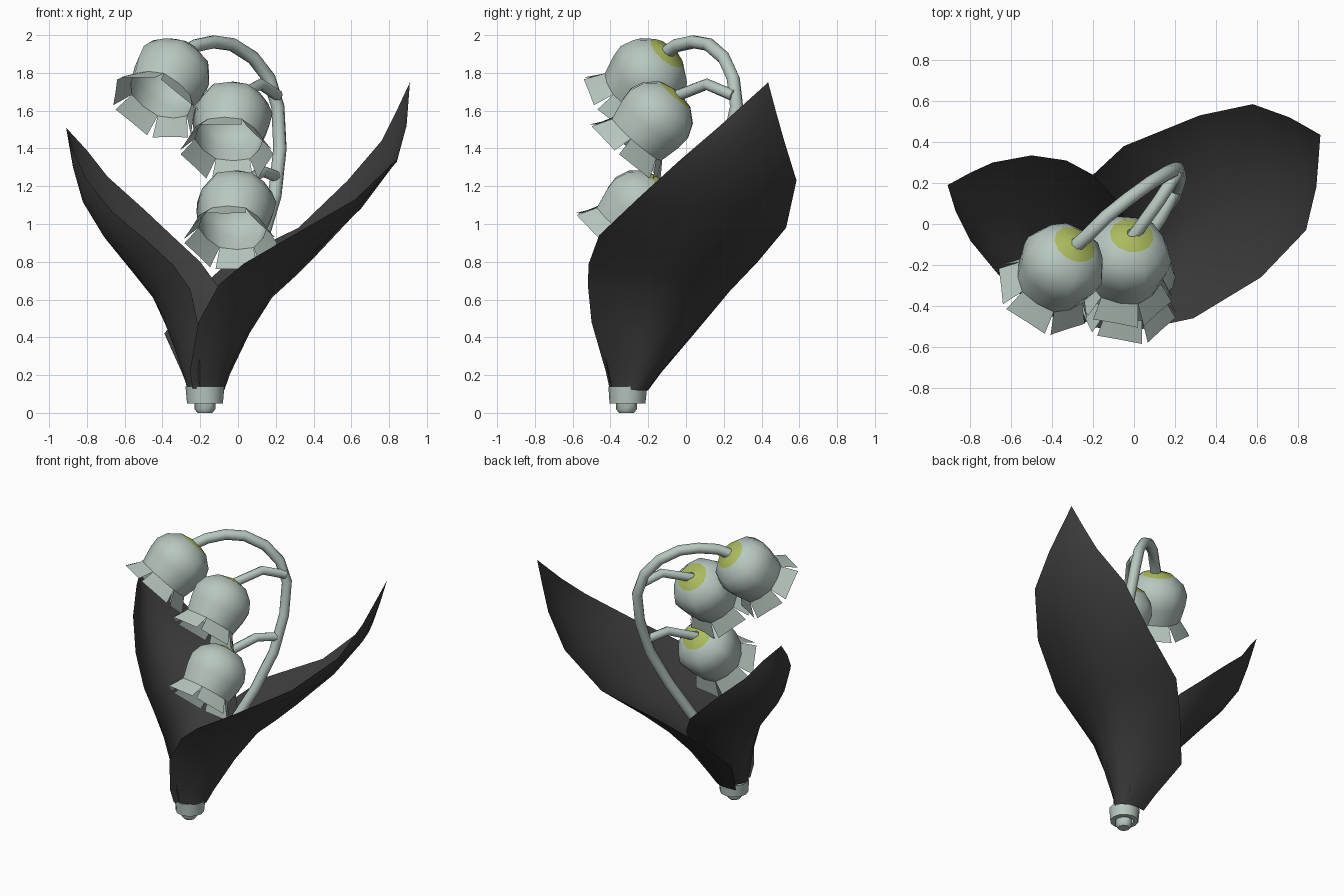
import bpy, bmesh, math
from mathutils import Vector

if "Cube" in bpy.data.objects:
    bpy.data.objects.remove(bpy.data.objects["Cube"])


def material(name, rgb):
    m = bpy.data.materials.new(name)
    m.diffuse_color = (*rgb, 1)
    m.use_nodes = True
    m.node_tree.nodes["Principled BSDF"].inputs["Base Color"].default_value = m.diffuse_color
    return m


PALE = material("pale_green", (0.48, 0.575, 0.53))
DARK = material("dark_leaf", (0.045, 0.045, 0.045))
LIME = material("lime_cap", (0.41, 0.49, 0.11))


def finish(name, bm, mats, angle=40):
    mesh = bpy.data.meshes.new(name)
    bm.to_mesh(mesh)
    bm.free()
    for m in mats:
        mesh.materials.append(m)
    ob = bpy.data.objects.new(name, mesh)
    bpy.context.collection.objects.link(ob)
    bpy.ops.object.select_all(action='DESELECT')
    ob.select_set(True)
    bpy.context.view_layer.objects.active = ob
    bpy.ops.object.shade_smooth_by_angle(angle=math.radians(angle))
    return ob


def tube(name, points, radius):
    cu = bpy.data.curves.new(name, 'CURVE')
    cu.dimensions = '3D'
    cu.bevel_depth = radius
    cu.bevel_resolution = 2
    cu.use_fill_caps = True
    sp = cu.splines.new('POLY')
    sp.points.add(len(points) - 1)
    for p, co in zip(sp.points, points):
        p.co = (*co, 1)
    sp.use_smooth = True
    cu.materials.append(PALE)
    ob = bpy.data.objects.new(name, cu)
    bpy.context.collection.objects.link(ob)


def leaf(name, stations, tip, n=8):
    """Sheet through front edge, spine and back edge at each station."""
    bm = bmesh.new()
    rows = []
    for i, (f, s, b) in enumerate(stations):
        f, s, b = Vector(f), Vector(s), Vector(b)
        mid, half = (f + b) / 2, (b - f) / 2
        power = min(2, 1 + i / 5)          # round sheath opens into a shallow blade
        row = []
        for k in range(n + 1):
            t = math.pi * (k / n - 0.5)
            depth = max(0, math.cos(t)) ** power
            row.append(bm.verts.new(mid + half * math.sin(t) + (s - mid) * depth))
        rows.append(row)
    for r0, r1 in zip(rows, rows[1:]):
        for k in range(n):
            bm.faces.new((r0[k], r0[k + 1], r1[k + 1], r1[k]))
    top = bm.verts.new(tip)
    for k in range(n):
        bm.faces.new((rows[-1][k], rows[-1][k + 1], top))
    finish(name, bm, [DARK], 60)


def bell(name, loc, direction, sides=12):
    """Bell body with a lime cap and six flared petals; local z runs to the mouth."""
    profile = [(-0.01, 0.025), (0.01, 0.108), (0.07, 0.182), (0.14, 0.213),
               (0.21, 0.208), (0.32, 0.183)]
    bm = bmesh.new()

    def vert(k, d, r):
        a = k * 2 * math.pi / sides
        return bm.verts.new((r * math.cos(a), r * math.sin(a), d))

    # six-sided feel: mid-side points sit slightly inward
    rings = [[vert(k, d, r * (0.95 if k % 2 and i > 1 else 1)) for k in range(sides)]
             for i, (d, r) in enumerate(profile)]
    for i, (r0, r1) in enumerate(zip(rings, rings[1:])):
        for k in range(sides):
            j = (k + 1) % sides
            f = bm.faces.new((r0[k], r0[j], r1[j], r1[k]))
            f.material_index = 1 if i == 0 else 0
    # petals, narrowed at the rim so slits open between them
    neck = rings[-1]
    for k in range(0, sides, 2):
        root = [neck[k], neck[k + 1], neck[(k + 2) % sides]]
        rim = [vert(k + o, 0.415, r)
               for o, r in ((0.12, 0.25), (1, 0.222), (1.88, 0.25))]
        for q in range(2):
            bm.faces.new((root[q], root[q + 1], rim[q + 1], rim[q]))
    ob = finish(name, bm, [PALE, LIME])
    ob.location = loc
    ob.rotation_mode = 'QUATERNION'
    ob.rotation_quaternion = Vector(direction).to_track_quat('Z', 'Y')


def ring(name, rings, sides=12, cap=False):
    """Lofted round part from (x, y, z, radius) rings."""
    bm = bmesh.new()
    loops = []
    for x, y, z, r in rings:
        loops.append([bm.verts.new((x + r * math.cos(2 * math.pi * k / sides),
                                    y + r * math.sin(2 * math.pi * k / sides), z))
                      for k in range(sides)])
    for a, b in zip(loops, loops[1:]):
        for k in range(sides):
            j = (k + 1) % sides
            bm.faces.new((a[k], a[j], b[j], b[k]))
    if cap:
        bm.faces.new(loops[0][::-1])
        bm.faces.new(loops[-1])
    finish(name, bm, [PALE])


# Large right leaf: (front edge, spine, back edge) from sheath to tip
leaf("large_leaf", [
    ((-.24, -.405, .13), (-.072, -.265, .12), (-.26, -.21, .12)),
    ((-.255, -.425, .22), (-.045, -.22, .20), (-.30, -.14, .22)),
    ((-.21, -.50, .48), (.06, -.12, .42), (-.39, .03, .42)),
    ((-.10, -.52, .68), (.18, -.03, .61), (-.20, .24, .66)),
    ((.03, -.515, .79), (.30, .03, .72), (-.05, .38, .80)),
    ((.29, -.46, .94), (.42, .09, .84), (.32, .53, .98)),
    ((.62, -.26, 1.13), (.65, .19, 1.085), (.58, .585, 1.23)),
    ((.84, -.03, 1.34), (.825, .27, 1.34), (.76, .52, 1.44)),
    ((.89, .18, 1.52), (.885, .33, 1.54), (.84, .475, 1.60)),
], (.91, .435, 1.75))

# Small left leaf
leaf("small_leaf", [
    ((-.20, -.39, .12), (-.262, -.28, .14), (-.11, -.23, .12)),
    ((-.20, -.41, .20), (-.28, -.25, .20), (-.09, -.16, .20)),
    ((-.21, -.46, .46), (-.325, -.16, .33), (-.03, -.03, .43)),
    ((-.25, -.49, .65), (-.385, -.11, .47), (-.07, .10, .62)),
    ((-.34, -.48, .78), (-.45, -.04, .61), (-.20, .24, .80)),
    ((-.48, -.41, .91), (-.57, .01, .76), (-.33, .31, .92)),
    ((-.66, -.25, 1.06), (-.70, .07, .92), (-.50, .335, 1.08)),
    ((-.80, -.08, 1.23), (-.81, .12, 1.10), (-.69, .30, 1.25)),
    ((-.87, .06, 1.38), (-.865, .15, 1.29), (-.80, .25, 1.39)),
], (-.91, .19, 1.51))

# Arching stem and the two side stalks
tube("stem", [(-.175, -.315, .02), (-.12, -.24, .3), (-.01, -.11, .6), (.12, .03, .9),
              (.195, .14, 1.15), (.222, .22, 1.4), (.211, .268, 1.62), (.165, .25, 1.77),
              (.08, .20, 1.88), (-.03, .12, 1.95), (-.13, .04, 1.964),
              (-.22, -.05, 1.945), (-.31, -.13, 1.89)], 0.036)
tube("upper_stalk", [(.21, .25, 1.68), (.12, .11, 1.74), (-.01, -.07, 1.67)], 0.031)
tube("lower_stalk", [(.205, .17, 1.25), (.13, .03, 1.28), (.01, -.15, 1.20)], 0.031)

# Flowers
bell("top_flower", (-.285, -.095, 1.91), (-.18, -.28, -.33))
bell("middle_flower", (-.01, -.05, 1.69), (-.05, -.27, -.31))
bell("lower_flower", (.01, -.13, 1.22), (-.05, -.27, -.31))

# Pale cuff round the sheath, and the stub below it
ring("cuff", [(-.175, -.31, .05, .06), (-.175, -.31, .05, .095), (-.175, -.308, .14, .103)])
ring("root_stub", [(-.175, -.315, 0, .04), (-.175, -.315, .02, .055),
                   (-.175, -.315, .07, .055)], 8, True)
